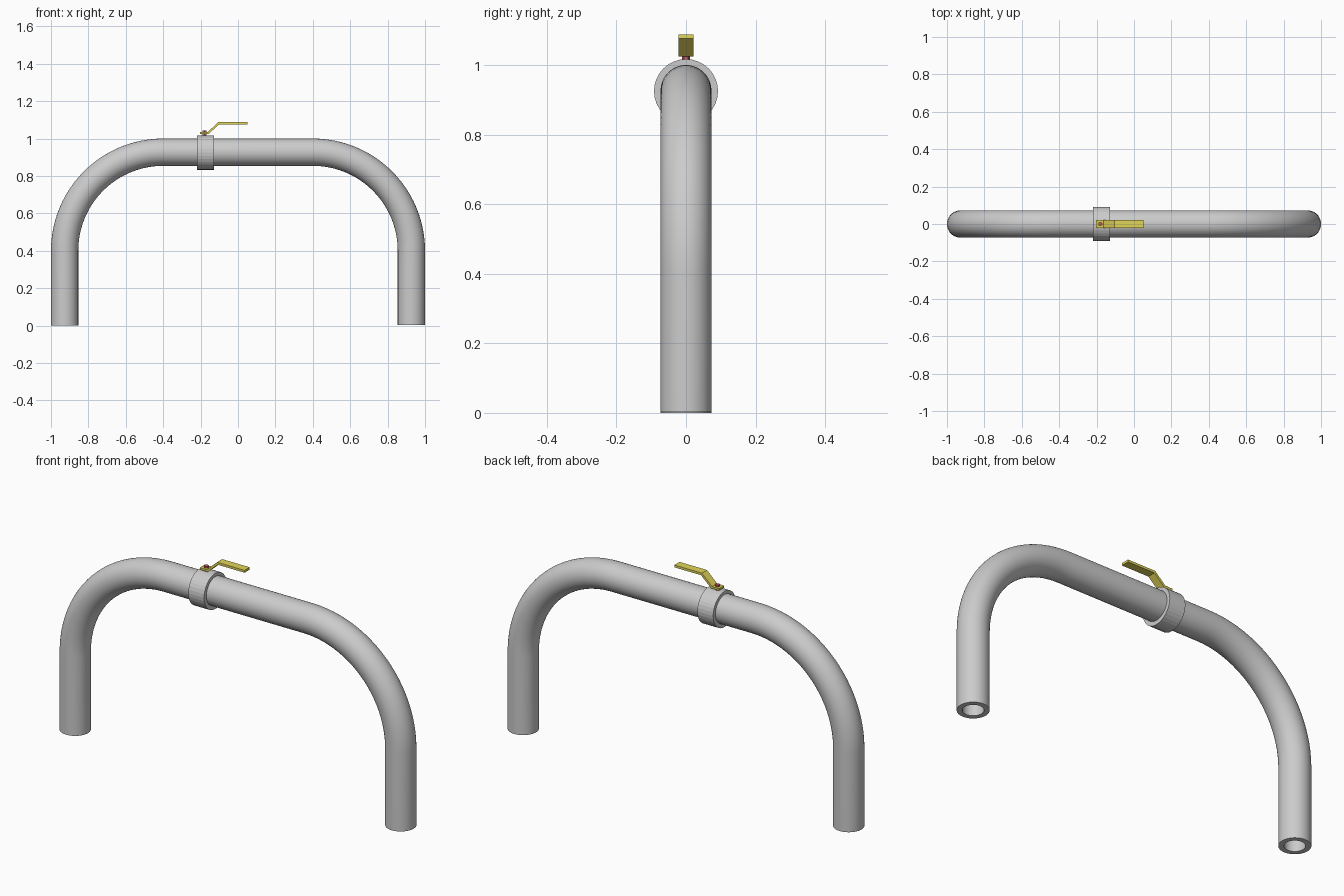
import bpy, bmesh
from math import sin, cos, pi
from mathutils import Vector

if "Cube" in bpy.data.objects:
    bpy.data.objects.remove(bpy.data.objects["Cube"])


def make_object(name, bm, colour=None, smooth=False):
    bmesh.ops.recalc_face_normals(bm, faces=bm.faces)
    me = bpy.data.meshes.new(name)
    bm.to_mesh(me)
    bm.free()
    ob = bpy.data.objects.new(name, me)
    bpy.context.collection.objects.link(ob)
    if colour:
        mat = bpy.data.materials.new(name + "_colour")
        mat.diffuse_color = colour
        mat.use_nodes = True
        mat.node_tree.nodes["Principled BSDF"].inputs["Base Color"].default_value = mat.diffuse_color
        me.materials.append(mat)
    if smooth:
        bpy.context.view_layer.objects.active = ob
        ob.select_set(True)
        bpy.ops.object.shade_smooth_by_angle(angle=pi / 6)
        ob.select_set(False)
    return ob


def hollow_sweep(name, stations, r_out, r_in, sides, smooth):
    """Sweep a tube wall along (point, in-plane normal) stations in the xz plane."""
    bm = bmesh.new()
    rings = []
    for p, n in stations:
        pair = []
        for r in (r_out, r_in):
            pair.append([bm.verts.new(p + n * (r * cos(2 * pi * i / sides))
                                      + Vector((0, r * sin(2 * pi * i / sides), 0)))
                         for i in range(sides)])
        rings.append(pair)

    def bridge(a, b):
        for i in range(sides):
            j = (i + 1) % sides
            bm.faces.new((a[i], a[j], b[j], b[i]))

    for s, t in zip(rings, rings[1:]):
        bridge(s[0], t[0])
        bridge(s[1], t[1])
    for end in (rings[0], rings[-1]):
        bridge(end[0], end[1])
    return make_object(name, bm, smooth=smooth)


# Arched pipe: two legs, two quarter bends, straight top
R, BEND, CX, CZ, STEPS = 0.073, 0.527, 0.4, 0.4, 24
path = [(Vector((-CX - BEND, 0, 0)), Vector((-1, 0, 0)))]
for side in (-1, 1):
    for k in range(STEPS + 1):
        a = pi / 2 * (k if side < 0 else STEPS - k) / STEPS
        n = Vector((side * cos(a), 0, sin(a)))
        path.append((Vector((side * CX, 0, CZ)) + n * BEND, n))
path.append((Vector((CX + BEND, 0, 0.004)), Vector((1, 0, 0))))
hollow_sweep("pipe", path, R, 0.048, 48, True)

# Valve collar around the top run
up = Vector((0, 0, 1))
hollow_sweep("valve_collar", [(Vector((x, 0, 0.925)), up) for x in (-0.219, -0.129)],
             0.092, 0.07, 32, False)

# Cranked lever handle, extruded from its side profile
profile = [(-0.203, 1.024), (-0.158, 1.024), (-0.100, 1.076), (0.052, 1.076),
           (0.052, 1.088), (-0.105, 1.088), (-0.163, 1.034), (-0.203, 1.034)]
bm = bmesh.new()
face = bm.faces.new([bm.verts.new((x, -0.021, z)) for x, z in profile])
ext = bmesh.ops.extrude_face_region(bm, geom=[face])
bmesh.ops.translate(bm, vec=(0, 0.042, 0),
                    verts=[v for v in ext["geom"] if isinstance(v, bmesh.types.BMVert)])
make_object("lever_handle", bm, (0.75, 0.66, 0.1, 1))

# Bolt holding the lever to the collar
bm = bmesh.new()
bmesh.ops.create_cone(bm, cap_ends=True, segments=6, radius1=0.012, radius2=0.012, depth=0.032)
bmesh.ops.translate(bm, vec=(-0.18, 0, 1.027), verts=bm.verts)
make_object("lever_bolt", bm, (0.6, 0.1, 0.12, 1))
